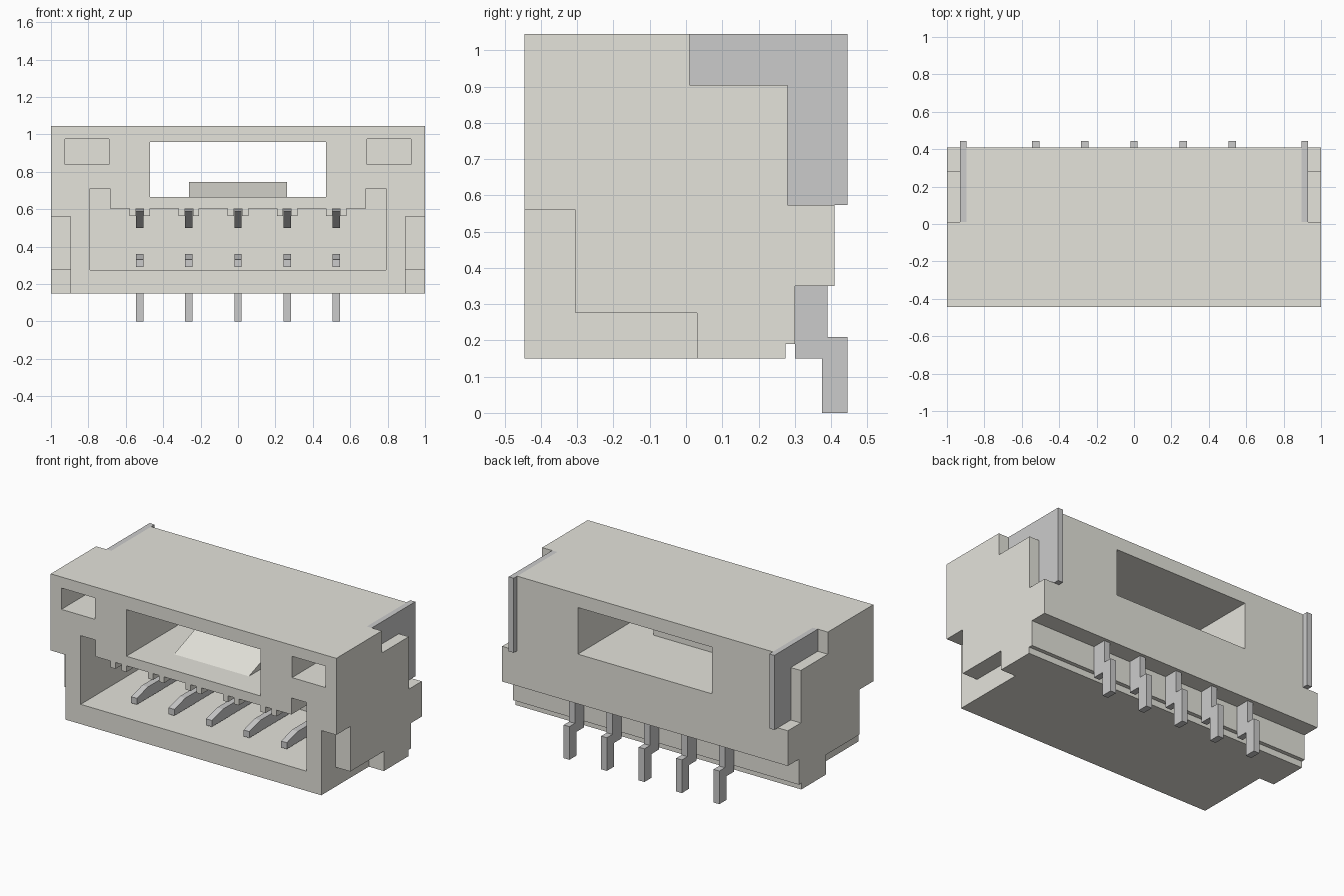
import bpy, bmesh

if "Cube" in bpy.data.objects:
    bpy.data.objects.remove(bpy.data.objects["Cube"])

def material(name, rgb):
    m = bpy.data.materials.new(name)
    m.diffuse_color = (*rgb, 1)
    m.use_nodes = True
    m.node_tree.nodes["Principled BSDF"].inputs["Base Color"].default_value = m.diffuse_color
    return m

PLASTIC = material("plastic", (0.78, 0.77, 0.71))
METAL = material("metal", (0.76, 0.76, 0.75))

def prism(name, profile, axis, lo, hi, mat=None):
    """Extrude a profile: axis 'x' takes (y, z) points, axis 'y' takes (x, z) points."""
    place = (lambda a, b, t: (t, a, b)) if axis == 'x' else (lambda a, b, t: (a, t, b))
    bm = bmesh.new()
    rings = [[bm.verts.new(place(a, b, t)) for a, b in profile] for t in (lo, hi)]
    n = len(profile)
    for ring in rings:
        bm.faces.new(ring)
    for i in range(n):
        j = (i + 1) % n
        bm.faces.new((rings[0][i], rings[0][j], rings[1][j], rings[1][i]))
    bmesh.ops.recalc_face_normals(bm, faces=bm.faces[:])
    mesh = bpy.data.meshes.new(name)
    bm.to_mesh(mesh)
    bm.free()
    if mat:
        mesh.materials.append(mat)
    ob = bpy.data.objects.new(name, mesh)
    bpy.context.collection.objects.link(ob)
    return ob

def rect(a0, a1, b0, b1):
    return [(a0, b0), (a1, b0), (a1, b1), (a0, b1)]

def cut(target, profile, axis, lo, hi):
    cutter = prism("cutter", profile, axis, lo, hi)
    cutter.hide_render = True
    mod = target.modifiers.new("cut", 'BOOLEAN')
    mod.operation, mod.solver, mod.object = 'DIFFERENCE', 'EXACT', cutter
    bpy.context.view_layer.objects.active = target
    bpy.ops.object.modifier_apply(modifier=mod.name)
    bpy.data.objects.remove(cutter)

PIN_X = [0.525, 0.2625, 0.0, -0.2625, -0.525]

# housing: side profile with the stepped lower back
housing = prism("housing", [(-0.445, 0.15), (0.275, 0.15), (0.275, 0.19), (0.30, 0.19),
                            (0.30, 0.35), (0.41, 0.35), (0.41, 1.045), (-0.445, 1.045)],
                'x', -1, 1, PLASTIC)

# plug cavity with paired teeth hanging either side of every pin
cavity = [(-0.79, 0.275), (0.79, 0.275), (0.79, 0.71), (0.685, 0.71), (0.685, 0.605)]
for x in PIN_X:
    cavity += [(x + 0.055, 0.605), (x + 0.055, 0.565), (x + 0.021, 0.565), (x + 0.021, 0.605),
               (x - 0.021, 0.605), (x - 0.021, 0.565), (x - 0.055, 0.565), (x - 0.055, 0.605)]
cavity += [(-0.685, 0.605), (-0.685, 0.71), (-0.79, 0.71)]
cut(housing, cavity, 'y', -0.6, 0.22)

# through window
cut(housing, rect(-0.47, 0.47, 0.665, 0.96), 'y', -0.6, 0.6)

tab_recess = [(0.01, 1.1), (0.01, 0.905), (0.28, 0.905), (0.28, 0.573), (0.5, 0.573), (0.5, 1.1)]
corner_notch = [(-0.5, 0.1), (0.03, 0.1), (0.03, 0.275), (-0.305, 0.275), (-0.305, 0.56), (-0.5, 0.56)]
tab = [(0.01, 1.045), (0.01, 0.905), (0.28, 0.905), (0.28, 0.573), (0.445, 0.573), (0.445, 1.045)]
for s, side in ((1, "right"), (-1, "left")):
    # front pockets, upper rear recesses, lower front notches
    cut(housing, rect(*sorted((s * 0.69, s * 0.925)), 0.84, 0.975), 'y', -0.6, -0.05)
    span = sorted((s * 0.895, s * 1.1))
    cut(housing, tab_recess, 'x', *span)
    cut(housing, corner_notch, 'x', *span)
    # metal side tabs
    prism("side_tab_" + side, tab, 'x', *sorted((s * 0.895, s * 0.93)), METAL)

# latch wedge on the window floor
prism("latch_wedge", [(-0.265, 0.665), (-0.05, 0.665), (-0.05, 0.745)], 'x', -0.262, 0.262, PLASTIC)

# forked contact pins with stepped tails
pin = [(-0.29, 0.29), (0.30, 0.29), (0.30, 0.15), (0.375, 0.15), (0.375, 0), (0.445, 0),
       (0.445, 0.21), (0.39, 0.21), (0.39, 0.60), (-0.20, 0.60), (-0.20, 0.59),
       (-0.08, 0.50), (0.24, 0.50), (0.24, 0.36), (-0.18, 0.36), (-0.29, 0.33)]
for i, x in enumerate(PIN_X):
    prism("contact_pin_%d" % (i + 1), pin, 'x', x - 0.02, x + 0.02, METAL)
